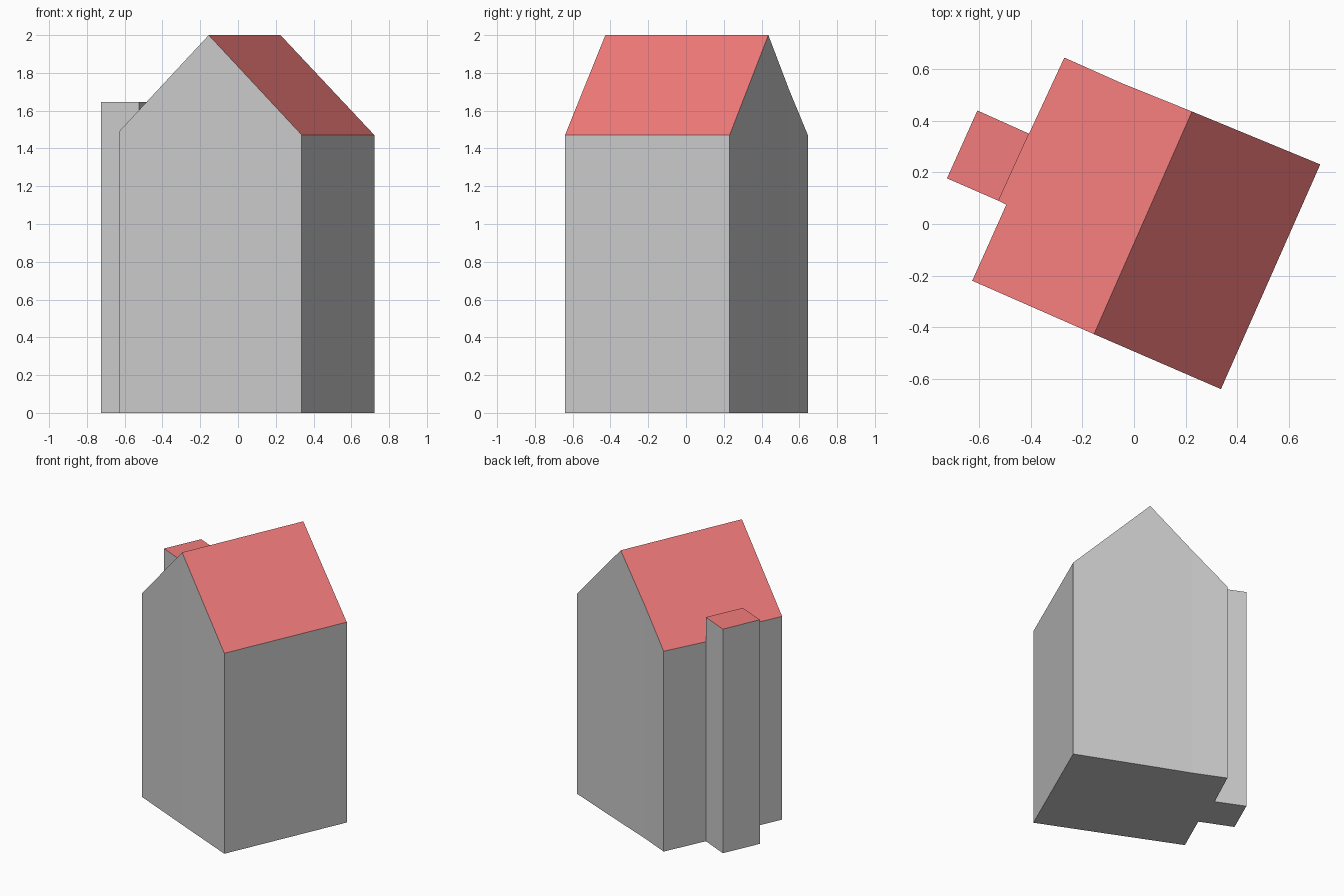
import bpy, bmesh

if "Cube" in bpy.data.objects:
    bpy.data.objects.remove(bpy.data.objects["Cube"])

red = bpy.data.materials.new("roof_red")
red.diffuse_color = (0.9, 0.2, 0.2, 1)
red.use_nodes = True
red.node_tree.nodes["Principled BSDF"].inputs["Base Color"].default_value = red.diffuse_color
grey = bpy.data.materials.new("wall_grey")
grey.diffuse_color = (0.7, 0.7, 0.7, 1)
grey.use_nodes = True
grey.node_tree.nodes["Principled BSDF"].inputs["Base Color"].default_value = grey.diffuse_color

SLOPE, TOP, CHIMNEY_TOP = 0.985, 2.0, 1.645
RIDGE_FRONT, RIDGE_BACK = (-0.155, -0.427), (0.225, 0.436)


def roof_z(p):
    """Height of the gable roof: falls with distance from the ridge line."""
    dx, dy = RIDGE_BACK[0] - RIDGE_FRONT[0], RIDGE_BACK[1] - RIDGE_FRONT[1]
    off = (p[0] - RIDGE_FRONT[0]) * dy - (p[1] - RIDGE_FRONT[1]) * dx
    return TOP - SLOPE * abs(off) / (dx * dx + dy * dy) ** 0.5


def make_block(name, outline, height, roofs, open_edge):
    """Walls around a counter-clockwise outline, a floor, and red top faces."""
    bm = bmesh.new()
    low = [bm.verts.new((x, y, 0)) for x, y in outline]
    high = [bm.verts.new((p[0], p[1], height(p))) for p in outline]
    n = len(outline)
    for i in range(n):
        j = (i + 1) % n
        if i == open_edge:
            continue
        bm.faces.new((low[i], low[j], high[j], high[i]))
    bm.faces.new(low[::-1])
    for ids in roofs:
        bm.faces.new([high[i] for i in ids]).material_index = 1
    return bm, name


def finish(bm, name):
    mesh = bpy.data.meshes.new(name)
    bm.to_mesh(mesh)
    bm.free()
    mesh.materials.append(grey)
    mesh.materials.append(red)
    obj = bpy.data.objects.new(name, mesh)
    bpy.context.collection.objects.link(obj)


# Edge shared by the house and the chimney
P, Q = (-0.525, 0.09), (-0.407, 0.35)

# House with gable roof
house = [(-0.627, -0.22), RIDGE_FRONT, (0.337, -0.64), (0.722, 0.231),
         RIDGE_BACK, (-0.05, 0.547), (-0.27, 0.645), Q, P, (-0.495, 0.075)]
finish(*make_block("house", house, roof_z,
                   [(1, 2, 3, 4), (0, 1, 4, 5, 6, 7, 8, 9)], 7))

# Chimney stack, open towards the house below the roof
stack = [P, Q, (-0.607, 0.44), (-0.725, 0.177)]
bm, name = make_block("chimney", stack, lambda p: CHIMNEY_TOP, [(0, 1, 2, 3)], 0)
# Chimney back wall rising above the roof
bm.faces.new([bm.verts.new((p[0], p[1], z)) for p, z in
              ((P, roof_z(P)), (Q, roof_z(Q)), (Q, CHIMNEY_TOP), (P, CHIMNEY_TOP))])
bmesh.ops.remove_doubles(bm, verts=bm.verts, dist=1e-4)
finish(bm, name)
